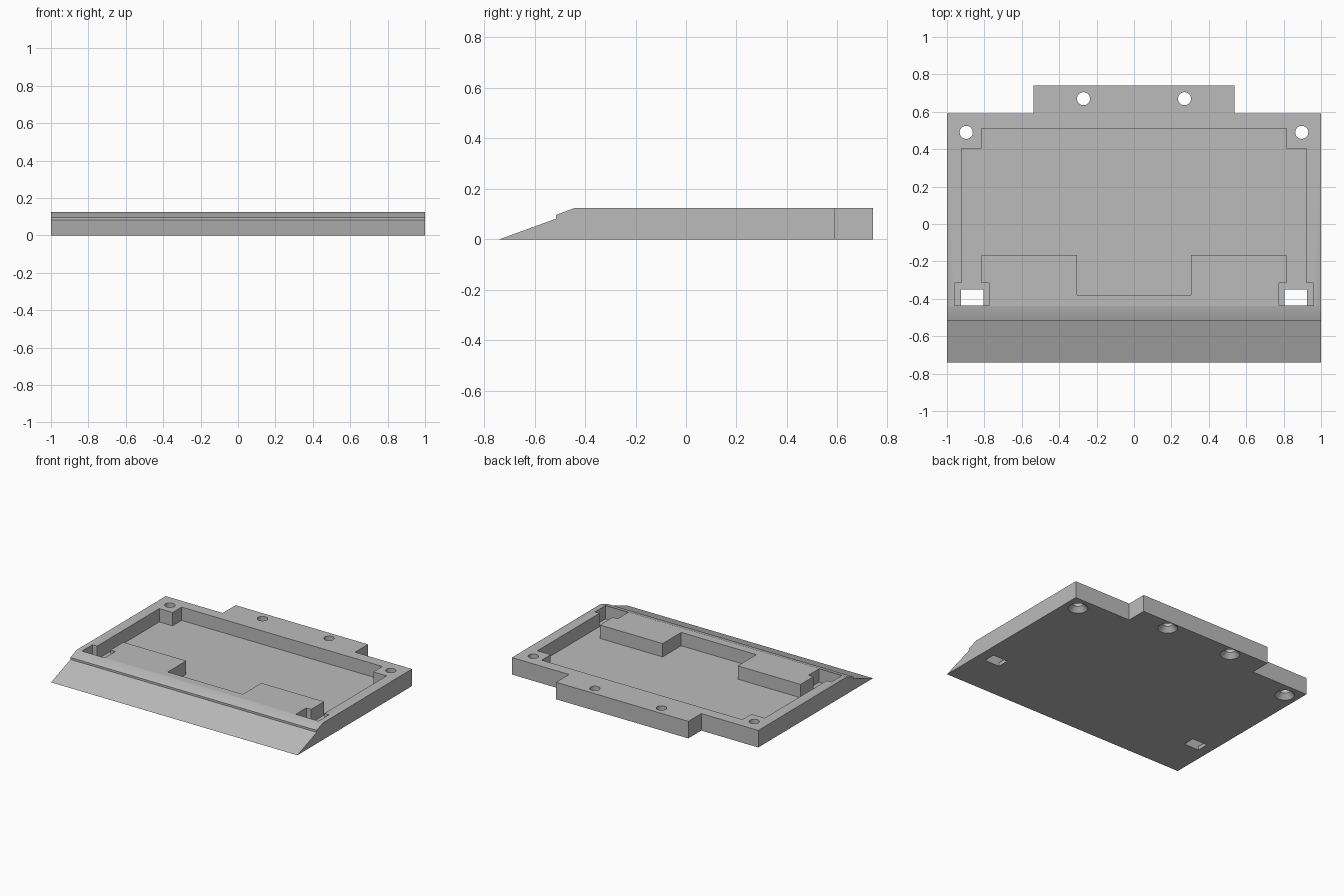
import bpy
import bmesh
from mathutils import Matrix

if "Cube" in bpy.data.objects:
    bpy.data.objects.remove(bpy.data.objects["Cube"])

HEIGHT = 0.125
FLOOR = 0.027

grey = bpy.data.materials.new("plain_grey")
grey.use_nodes = True
colour = (0.5, 0.5, 0.5, 1)
grey.diffuse_color = colour
grey.node_tree.nodes["Principled BSDF"].inputs["Base Color"].default_value = colour


def finish(name, bm):
    bmesh.ops.recalc_face_normals(bm, faces=bm.faces)
    mesh = bpy.data.meshes.new(name)
    bm.to_mesh(mesh)
    bm.free()
    mesh.materials.append(grey)
    obj = bpy.data.objects.new(name, mesh)
    bpy.context.collection.objects.link(obj)
    return obj


def prism(name, points, low, high, axis="z"):
    """Extrude an outline in xy along z, or in yz along x."""
    bm = bmesh.new()
    place = (lambda p: (p[0], p[1], low)) if axis == "z" else (lambda p: (low, p[0], p[1]))
    face = bm.faces.new([bm.verts.new(place(p)) for p in points])
    step = (0, 0, high - low) if axis == "z" else (high - low, 0, 0)
    out = bmesh.ops.extrude_face_region(bm, geom=[face])
    moved = [v for v in out["geom"] if isinstance(v, bmesh.types.BMVert)]
    bmesh.ops.translate(bm, verts=moved, vec=step)
    return finish(name, bm)


def mirrored(half):
    """Complete a right-to-left symmetric outline."""
    return half + [(-x, y) for x, y in reversed(half)]


def screw_hole(name, x, y):
    """Straight bore with a conical countersink underneath."""
    bm = bmesh.new()
    rings = []
    for r, z in ((0.075, -0.01), (0.035, 0.035), (0.035, 0.2)):
        circle = bmesh.ops.create_circle(bm, segments=32, radius=r,
                                         matrix=Matrix.Translation((x, y, z)))
        rings.append(circle["verts"])
    for a, b in zip(rings, rings[1:]):
        for i in range(32):
            j = (i + 1) % 32
            bm.faces.new((a[i], a[j], b[j], b[i]))
    bm.faces.new(rings[0])
    bm.faces.new(rings[-1])
    return finish(name, bm)


# Plate with rear mounting tab
plate = prism("base_plate", mirrored([(1, -0.74), (1, 0.59), (0.537, 0.59), (0.537, 0.74)]),
              0, HEIGHT)

# Stepped front ramp
cutters = [prism("ramp_cutter", [(-0.905, -0.06), (-0.515, 0.082), (-0.515, 0.097),
                                 (-0.44, 0.125), (-0.36, 0.155), (-0.905, 0.155)],
                 -1.1, 1.1, "x")]

# Recessed tray with clip recesses at its front corners
tray = [(0.305, -0.38), (0.305, -0.165), (0.815, -0.165), (0.815, -0.315),
        (0.775, -0.315), (0.775, -0.437), (0.96, -0.437), (0.96, -0.315),
        (0.923, -0.315), (0.923, 0.405), (0.815, 0.405), (0.815, 0.51)]
cutters.append(prism("tray_cutter", mirrored(tray), FLOOR, 0.2))

# Clip slots and screw holes through the plate
for side, s in (("left", 1), ("right", -1)):
    slot = [(s * 0.805, -0.437), (s * 0.925, -0.437), (s * 0.925, -0.35), (s * 0.805, -0.35)]
    cutters.append(prism(side + "_slot_cutter", slot, -0.1, 0.1))
    cutters.append(screw_hole(side + "_tab_hole_cutter", s * 0.27, 0.67))
    cutters.append(screw_hole(side + "_corner_hole_cutter", s * 0.897, 0.49))

for cutter in cutters:
    cutter.hide_render = True
    cutter.hide_viewport = True
    cut = plate.modifiers.new(cutter.name, "BOOLEAN")
    cut.operation = "DIFFERENCE"
    cut.solver = "EXACT"
    cut.object = cutter

# Bake the cuts, drop the cutters, then shade
bpy.context.view_layer.update()
result = bpy.data.meshes.new_from_object(
    plate.evaluated_get(bpy.context.evaluated_depsgraph_get()))
plate.modifiers.clear()
plate.data = result
for cutter in cutters:
    bpy.data.objects.remove(cutter)

bpy.ops.object.select_all(action="DESELECT")
plate.select_set(True)
bpy.context.view_layer.objects.active = plate
bpy.ops.object.shade_smooth_by_angle(angle=0.52)
